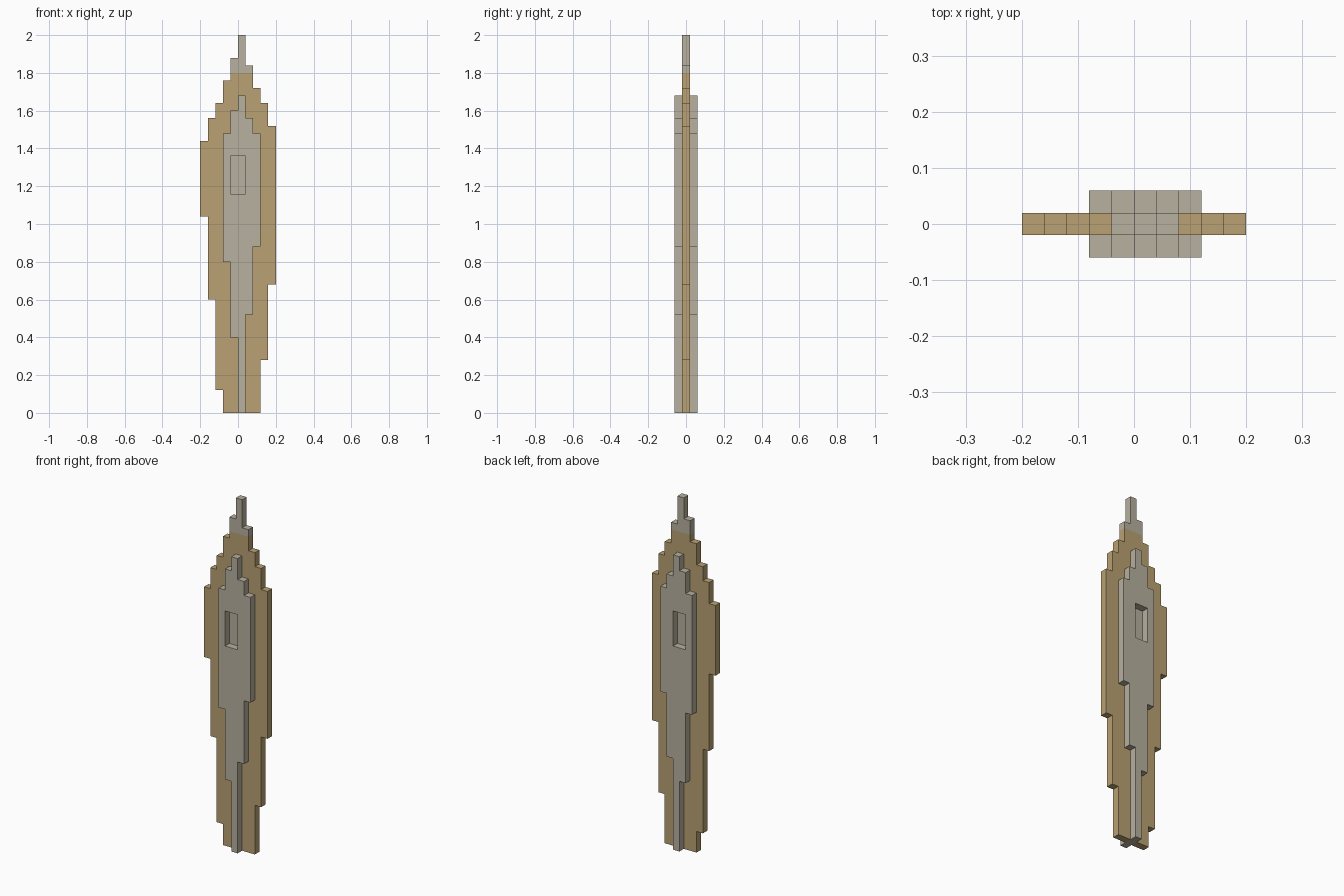
import bpy
import bmesh
from mathutils import Vector

cube = bpy.data.objects.get("Cube")
if cube:
    bpy.data.objects.remove(cube)

STEP = 0.04
WINDOW = (-0.04, 0.04, 1.16, 1.36)   # x min, x max, z min, z max
TIP_Z = 1.80


def make_material(name, srgb):
    color = [(c / 255) ** 2.2 for c in srgb] + [1.0]
    mat = bpy.data.materials.new(name)
    mat.use_nodes = True
    mat.diffuse_color = color
    bsdf = mat.node_tree.nodes["Principled BSDF"]
    bsdf.inputs["Base Color"].default_value = color
    bsdf.inputs["Roughness"].default_value = 0.8
    return mat


tan = make_material("tan wood", (184, 160, 114))
grey = make_material("warm grey", (182, 175, 157))


def stepped_face(bm, x0, columns, y):
    """One flat face whose outline follows columns of (bottom, top) heights."""
    lower, upper = [], []
    for i, (bottom, top) in enumerate(columns):
        for x in (x0 + i * STEP, x0 + (i + 1) * STEP):
            for line, z in ((lower, bottom), (upper, top)):
                point = Vector((x, y, z))
                if not line or (line[-1] - point).length > 1e-5:
                    line.append(point)
    bm.faces.new([bm.verts.new(p) for p in lower + upper[::-1]])


def cut(bm, axis, value):
    normal = Vector((0, 0, 0))
    normal[axis] = 1
    bmesh.ops.bisect_plane(bm, geom=bm.verts[:] + bm.edges[:] + bm.faces[:],
                           plane_co=normal * value, plane_no=normal)


def in_window(p):
    return WINDOW[0] < p.x < WINDOW[1] and WINDOW[2] < p.z < WINDOW[3]


def thicken(bm, depth):
    geom = bmesh.ops.extrude_face_region(bm, geom=bm.faces[:])["geom"]
    verts = [v for v in geom if isinstance(v, bmesh.types.BMVert)]
    bmesh.ops.translate(bm, verts=verts, vec=(0, depth, 0))
    bmesh.ops.recalc_face_normals(bm, faces=bm.faces[:])


def finish(name, bm, materials):
    mesh = bpy.data.meshes.new(name)
    bm.to_mesh(mesh)
    bm.free()
    for mat in materials:
        mesh.materials.append(mat)
    obj = bpy.data.objects.new(name, mesh)
    bpy.context.collection.objects.link(obj)


# Thin stepped board, with a grey tip, window floor and spine end
board = [(1.04, 1.44), (0.60, 1.56), (0.12, 1.64), (0, 1.76), (0, 1.88),
         (0, 2.0), (0, 1.84), (0, 1.72), (0.28, 1.64), (0.68, 1.52)]
bm = bmesh.new()
stepped_face(bm, -0.20, board, -STEP / 2)
for x in (WINDOW[0], 0, WINDOW[1]):
    cut(bm, 0, x)
for z in (WINDOW[2], WINDOW[3], TIP_Z):
    cut(bm, 2, z)
thicken(bm, STEP)
for face in bm.faces:
    center = face.calc_center_median()
    spine_end = face.normal.z < -0.5 and 0 < center.x < STEP
    if center.z > TIP_Z or in_window(center) or spine_end:
        face.material_index = 1
finish("board", bm, [tan, grey])

# Raised stepped panels on both sides, each with an open window
panel = [(0.80, 1.48), (0.40, 1.60), (0, 1.68), (0.52, 1.56), (0.88, 1.48)]
for name, side in (("front_panel", -1), ("back_panel", 1)):
    bm = bmesh.new()
    stepped_face(bm, -0.08, panel, side * STEP / 2)
    for x in WINDOW[:2]:
        cut(bm, 0, x)
    for z in WINDOW[2:]:
        cut(bm, 2, z)
    hole = [f for f in bm.faces if in_window(f.calc_center_median())]
    bmesh.ops.delete(bm, geom=hole, context='FACES')
    thicken(bm, side * STEP)
    finish(name, bm, [grey])
